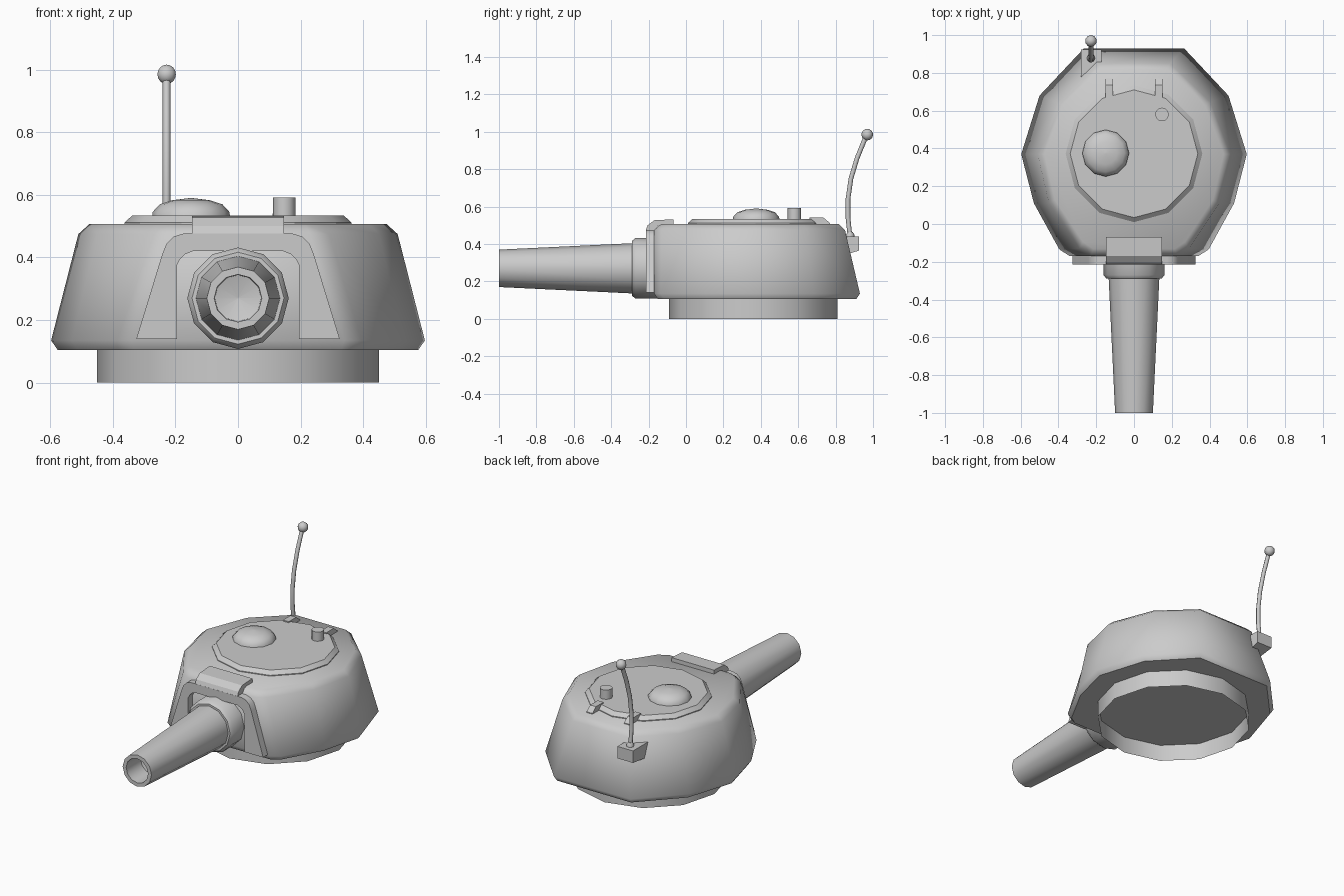
import bpy, bmesh, math
from mathutils import Vector

if "Cube" in bpy.data.objects:
    bpy.data.objects.remove(bpy.data.objects["Cube"])


def finish(bm, name, angle=40):
    bmesh.ops.remove_doubles(bm, verts=bm.verts, dist=1e-5)
    bmesh.ops.recalc_face_normals(bm, faces=bm.faces)
    me = bpy.data.meshes.new(name)
    bm.to_mesh(me)
    bm.free()
    me.shade_smooth()
    me.set_sharp_from_angle(angle=math.radians(angle))
    ob = bpy.data.objects.new(name, me)
    bpy.context.collection.objects.link(ob)
    return ob


def loft(name, rings, caps=True, angle=40):
    """Skin a stack of closed rings of 3D points."""
    bm = bmesh.new()
    vs = [[bm.verts.new(p) for p in r] for r in rings]
    for a, b in zip(vs, vs[1:]):
        n = len(a)
        for i in range(n):
            j = (i + 1) % n
            bm.faces.new((a[i], a[j], b[j], b[i]))
    if caps:
        bm.faces.new(vs[0])
        bm.faces.new(vs[-1])
    return finish(bm, name, angle)


def circle(c, r, axis, n=12):
    pts = []
    for i in range(n):
        t = 2 * math.pi * i / n
        u, v = r * math.cos(t), r * math.sin(t)
        pts.append(Vector(c) + Vector((u, v, 0) if axis == 'z' else (u, 0, v)))
    return pts


def lathe_z(name, x, y, prof, n=12, caps=True, angle=40):
    return loft(name, [circle((x, y, z), r, 'z', n) for r, z in prof], caps, angle)


def lathe_y(name, prof, n=12):
    return loft(name, [circle((0, y, 0.27), r, 'y', n) for r, y in prof])


def mirrored(half):
    return half + [(-x, y) for x, y in reversed(half)]


def extrude_x(name, prof, x0, x1):
    return loft(name, [[(x, y, z) for y, z in prof] for x in (x0, x1)], angle=25)


# Turret shell: lofted outlines from floor to roof
base = mirrored([(0.265, 0.93), (0.50, 0.68), (0.597, 0.37), (0.53, 0.11), (0.395, -0.135), (0.34, -0.17)])
upper = mirrored([(0.19, 0.85), (0.405, 0.645), (0.51, 0.37), (0.45, 0.11), (0.29, -0.13), (0.23, -0.17)])


def ring(outline, z, s=1.0):
    return [(x * s, 0.37 + (y - 0.37) * s, z) for x, y in outline]


loft("turret_shell", [ring(base, 0.105, 0.965), ring(base, 0.135), ring(upper, 0.475),
                      ring(upper, 0.507, 0.93)], angle=50)

# Open turning ring under the shell
lathe_z("turret_ring", 0, 0.36, [(0.45, 0), (0.45, 0.11)], caps=False)

# Roof hatch, periscope dome and peg
lathe_z("hatch", 0, 0.372, [(0.362, 0.49), (0.362, 0.512), (0.338, 0.534)], angle=25)
lathe_z("hatch_dome", -0.15, 0.375, [(0.125, 0.52), (0.123, 0.545), (0.10, 0.57), (0.06, 0.583), (0.003, 0.59)])
lathe_z("hatch_peg", 0.148, 0.58, [(0.036, 0.52), (0.036, 0.592)])

# Hatch hinges
for s in (-1, 1):
    extrude_x("hatch_hinge", [(0.66, 0.52), (0.66, 0.541), (0.735, 0.541), (0.77, 0.512), (0.77, 0.49), (0.70, 0.49)],
              s * 0.13 - 0.02, s * 0.13 + 0.02)

# Arched front plate, an upside-down U
outer = [(0.325, 0.14), (0.242, 0.41), (0.228, 0.445), (0.205, 0.467), (0.175, 0.476)]
inner = [(0.195, 0.14), (0.195, 0.375), (0.185, 0.395), (0.17, 0.41), (0.145, 0.42)]
bm = bmesh.new()
full_o, full_i = mirrored(outer), mirrored(inner)
strip = [[bm.verts.new((x, -0.215, z)) for x, z in p] for p in (full_o, full_i)]
for k in range(len(full_o) - 1):
    bm.faces.new((strip[0][k], strip[0][k + 1], strip[1][k + 1], strip[1][k]))
ext = bmesh.ops.extrude_face_region(bm, geom=bm.faces[:])
for v in ext["geom"]:
    if isinstance(v, bmesh.types.BMVert):
        v.co.y = -0.15
bm.faces.ensure_lookup_table()
bmesh.ops.recalc_face_normals(bm, faces=bm.faces)
finish(bm, "front_plate", 35)

# Bent cover above the gun
extrude_x("gun_cover", [(-0.215, 0.474), (-0.205, 0.50), (-0.17, 0.527), (-0.068, 0.532),
                        (-0.068, 0.50), (-0.15, 0.50), (-0.16, 0.474)], -0.147, 0.147)

# Gun collar and hollow barrel
lathe_y("gun_collar", [(0.162, -0.15), (0.162, -0.27), (0.147, -0.288)])
lathe_y("gun_barrel", [(0.135, -0.27), (0.10, -1.0), (0.076, -1.0), (0.074, -0.86), (0.003, -0.84)])

# Antenna bracket
plan = [(-0.28, 0.925), (-0.172, 0.925), (-0.172, 0.86), (-0.28, 0.765)]
loft("antenna_bracket", [[(x, y, 0.345 + (0.02 if y > 0.9 else 0)) for x, y in plan],
                         [(x, y, 0.44) for x, y in plan]], angle=20)

# Curved antenna rod with a ball tip
path = [(0.878, 0.43), (0.866, 0.54), (0.866, 0.64), (0.882, 0.75), (0.915, 0.86), (0.962, 0.975)]
rod = []
for i, (y, z) in enumerate(path):
    a, b = path[max(i - 1, 0)], path[min(i + 1, len(path) - 1)]
    d = Vector((0, b[0] - a[0], b[1] - a[1])).normalized()
    side = Vector((1, 0, 0))
    up = d.cross(side)
    rod.append([Vector((-0.228, y, z)) + 0.0125 * (side * math.cos(t) + up * math.sin(t))
                for t in (k * math.pi / 4 for k in range(8))])
loft("antenna_rod", rod, angle=50)
lathe_z("antenna_foot", -0.228, 0.878, [(0.022, 0.43), (0.022, 0.45), (0.013, 0.465)], 8)
bm = bmesh.new()
bmesh.ops.create_uvsphere(bm, u_segments=10, v_segments=8, radius=0.031)
bmesh.ops.translate(bm, verts=bm.verts, vec=(-0.228, 0.969, 0.985))
finish(bm, "antenna_tip", 60)
